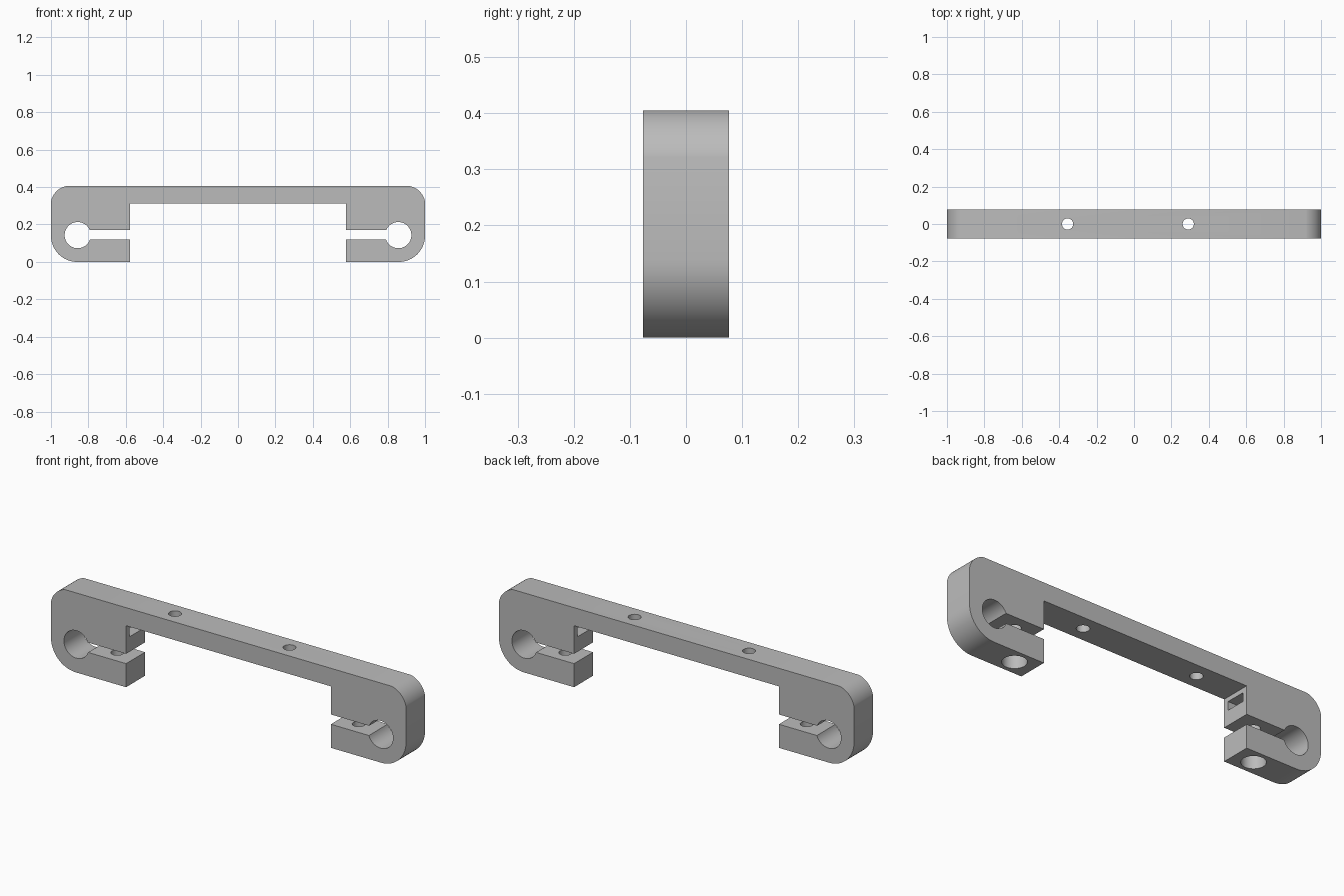
import bpy, bmesh, math
from mathutils import Vector

if "Cube" in bpy.data.objects:
    bpy.data.objects.remove(bpy.data.objects["Cube"])

DEPTH = 0.153          # body thickness along y
HEIGHT = 0.405
INNER = 0.577          # inner face of the clamps
BORE = (0.857, 0.143)  # rod bore centre
SCREW_X = 0.68         # clamp screw axis

grey = bpy.data.materials.new("plain grey")
grey.use_nodes = True
colour = (0.5, 0.5, 0.5, 1)
grey.diffuse_color = colour
grey.node_tree.nodes["Principled BSDF"].inputs["Base Color"].default_value = colour


def arc(start, end, radius, steps=16):
    """Counter-clockwise arc between two profile points."""
    a, b = Vector(start), Vector(end)
    chord = b - a
    rise = math.sqrt(max(radius ** 2 - chord.length_squared / 4, 0))
    c = (a + b) / 2 + Vector((-chord.y, chord.x)).normalized() * rise
    t0 = math.atan2(a.y - c.y, a.x - c.x)
    sweep = 2 * math.asin(min(1, chord.length / 2 / radius))
    return [(c.x + radius * math.cos(t0 + sweep * i / steps),
             c.y + radius * math.sin(t0 + sweep * i / steps)) for i in range(steps + 1)]


def make(name, bm):
    bmesh.ops.recalc_face_normals(bm, faces=bm.faces)
    mesh = bpy.data.meshes.new(name)
    bm.to_mesh(mesh)
    bm.free()
    mesh.materials.append(grey)
    obj = bpy.data.objects.new(name, mesh)
    bpy.context.collection.objects.link(obj)
    return obj


def extrude_profile(name, points, depth):
    bm = bmesh.new()
    face = bm.faces.new([bm.verts.new((x, -depth / 2, z)) for x, z in points])
    out = bmesh.ops.extrude_face_region(bm, geom=[face])
    verts = [v for v in out["geom"] if isinstance(v, bmesh.types.BMVert)]
    bmesh.ops.translate(bm, verts=verts, vec=(0, depth, 0))
    return make(name, bm)


def box(name, x0, x1, width, z0, z1):
    return extrude_profile(name, [(x0, z0), (x1, z0), (x1, z1), (x0, z1)], width)


def drill(name, x, radius, z0, z1):
    bm = bmesh.new()
    bmesh.ops.create_cone(bm, cap_ends=True, segments=48, radius1=radius,
                          radius2=radius, depth=z1 - z0)
    bmesh.ops.translate(bm, verts=bm.verts, vec=(x, 0, (z0 + z1) / 2))
    return make(name, bm)


# Right half outline including bore and clamping slot, then mirrored
bore_r, slot_low, slot_high = 0.07, 0.12, 0.17
low, high = (math.asin((z - BORE[1]) / bore_r) for z in (slot_low, slot_high))
first, last = math.pi - high, -math.pi - low
bore = [(BORE[0] + bore_r * math.cos(t), BORE[1] + bore_r * math.sin(t))
        for t in (first + (last - first) * i / 48 for i in range(49))]
half = [(INNER, 0)]
half += arc((0.86, 0), (1, 0.14), 0.14)
half += arc((1, 0.322), (0.92, HEIGHT), 0.105)
mirrored_top = [(-x, z) for x, z in half[::-1]]
inside = [(INNER, 0.313), (INNER, slot_high)] + bore + [(INNER, slot_low)]
outline = half + mirrored_top
outline += [(-x, z) for x, z in inside[::-1]] + inside
body = extrude_profile("clamp_bracket", outline, DEPTH)

# Mounting holes through the beam
cutters = [drill("beam_hole_cutter", x, 0.03, 0.25, 0.5) for x in (-0.355, 0.29)]

# Clamp screw holes, head recesses and nut pockets
for s in (-1, 1):
    x = s * SCREW_X
    cutters.append(drill("screw_hole_cutter", x, 0.03, 0.03, 0.26))
    cutters.append(drill("head_recess_cutter", x, 0.056, -0.1, 0.07))
    x0, x1 = sorted((s * 0.5, s * 0.73))
    cutters.append(box("nut_pocket_cutter", x0, x1, 0.1, 0.246, 0.29))

for cutter in cutters:
    cutter.hide_render = True
    mod = body.modifiers.new(cutter.name, "BOOLEAN")
    mod.operation = "DIFFERENCE"
    mod.solver = "EXACT"
    mod.object = cutter

# Apply the cuts and discard the cutters
bpy.ops.object.select_all(action="DESELECT")
bpy.context.view_layer.objects.active = body
body.select_set(True)
for mod in list(body.modifiers):
    bpy.ops.object.modifier_apply(modifier=mod.name)
for cutter in cutters:
    bpy.data.objects.remove(cutter)
bpy.ops.object.shade_smooth_by_angle(angle=math.radians(30))
